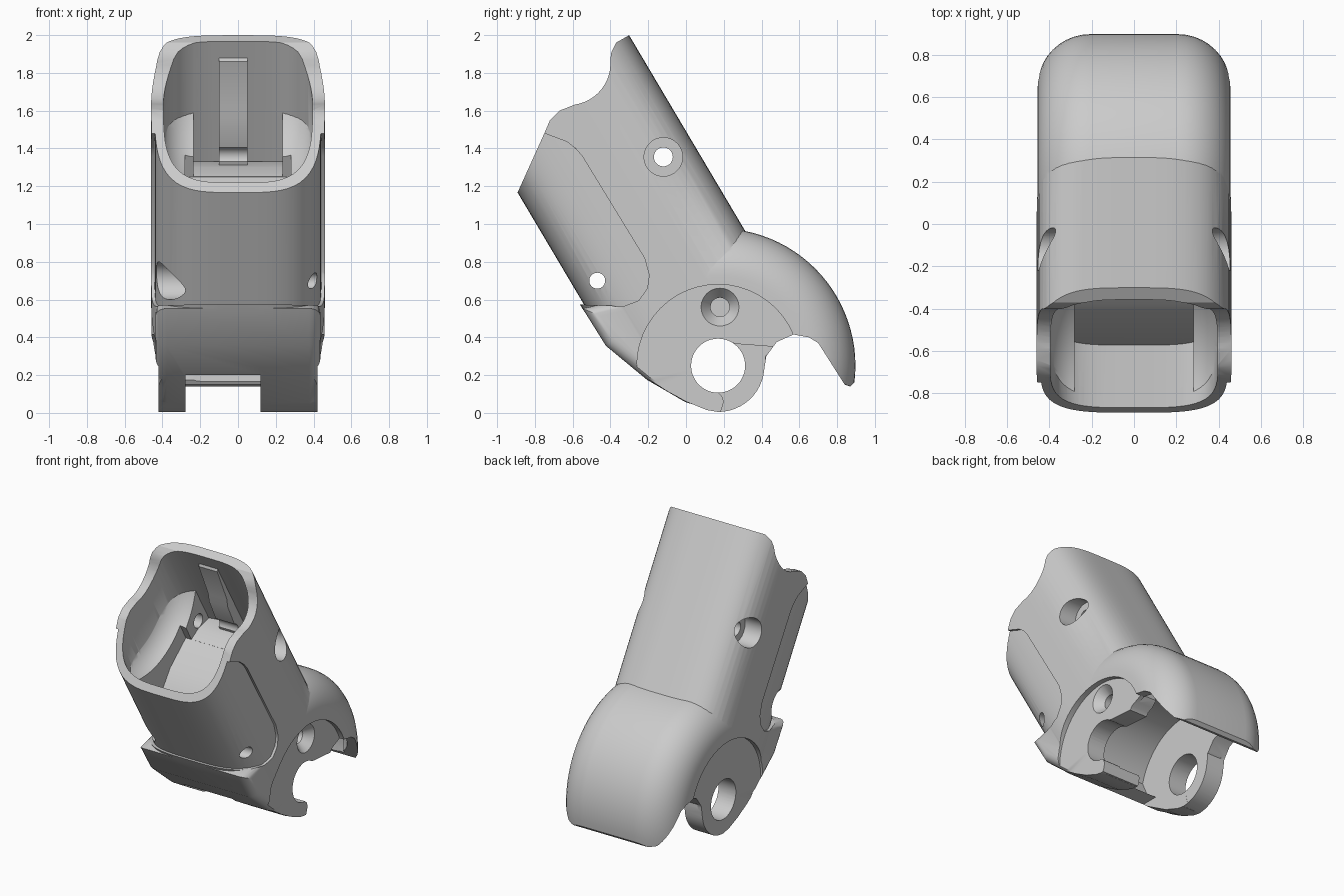
import bpy, bmesh
from math import sin, cos, radians, pi
from mathutils import Vector

if "Cube" in bpy.data.objects:
    bpy.data.objects.remove(bpy.data.objects["Cube"])

PIN = (0.17, 0.25)                       # joint axis in (y, z)
N, D = Vector((0, 0.86, 0.51)), Vector((0, -0.51, 0.86))   # tube depth / length directions


def finish(bm, name):
    bmesh.ops.remove_doubles(bm, verts=bm.verts, dist=1e-5)
    bmesh.ops.recalc_face_normals(bm, faces=bm.faces)
    me = bpy.data.meshes.new(name)
    bm.to_mesh(me)
    bm.free()
    ob = bpy.data.objects.new(name, me)
    bpy.context.collection.objects.link(ob)
    return ob


def arc(c, r, a0, a1, n=12):
    return [(c[0] + r * cos(radians(a0 + (a1 - a0) * i / n)),
             c[1] + r * sin(radians(a0 + (a1 - a0) * i / n))) for i in range(n + 1)]


def extrude(name, ring, vec, bevel=0):
    bm = bmesh.new()
    f = bm.faces.new([bm.verts.new(p) for p in ring])
    g = bmesh.ops.extrude_face_region(bm, geom=[f])['geom']
    bmesh.ops.translate(bm, vec=vec, verts=[v for v in g if isinstance(v, bmesh.types.BMVert)])
    bmesh.ops.recalc_face_normals(bm, faces=bm.faces)
    if bevel:                            # round the edges of both end caps
        rim = [e for e in bm.edges if abs(e.verts[0].co.x - e.verts[1].co.x) < 1e-6]
        bmesh.ops.bevel(bm, geom=rim, offset=bevel, segments=5, profile=0.5, affect='EDGES',
                        clamp_overlap=True)
    return finish(bm, name)


def prism(name, pts, x0, x1, bevel=0):
    return extrude(name, [(x0, y, z) for y, z in pts], (x1 - x0, 0, 0), bevel)


def tube(name, inset, power=3.7, steps=96):
    """Soft-square (superellipse) tube following the leaning axis."""
    base, ring = N * 0.2855 - D * 0.8, []
    for i in range(steps):
        c, s = cos(2 * pi * (i + 0.5) / steps), sin(2 * pi * (i + 0.5) / steps)
        k = (abs(c) ** power + abs(s) ** power) ** (-1 / power)
        ring.append(Vector(((0.46 - inset) * k * c, 0, 0)) + N * (0.4755 - inset) * k * s + base)
    return extrude(name, ring, D * 4)


def lathe(name, c, pts, steps=96):
    """Spin (radius, x) points about an x-parallel axis at c."""
    bm = bmesh.new()
    vs = [bm.verts.new((x, c[0], c[1] + r)) for r, x in pts]
    es = [bm.edges.new(p) for p in zip(vs, vs[1:])]
    bmesh.ops.spin(bm, geom=vs + es, cent=(0, c[0], c[1]), axis=(1, 0, 0),
                   angle=2 * pi, steps=steps)
    return finish(bm, name)


def cyl(c, r, x0, x1):
    return lathe("cutter", c, [(0, x0), (r, x0), (r, x1), (0, x1)], 48)


def disc(name, c, r, hw, rim):
    side = arc((r - rim, hw - rim), rim, 90, 0, 10)
    return lathe(name, c, [(0, -hw)] + [(a, -b) for a, b in side] + side[::-1] + [(0, hw)])


def height(me):
    zs = [v.co.z for v in me.vertices]
    return max(zs) - min(zs) if zs else 0


def op(a, b, mode):
    """Boolean b into a; try another solver if one loses the main part."""
    old = a.data.copy()
    for solver in ('EXACT', 'MANIFOLD', 'FLOAT'):
        m = a.modifiers.new("bool", 'BOOLEAN')
        m.operation, m.object, m.solver = mode, b, solver
        bpy.context.view_layer.objects.active = a
        bpy.ops.object.modifier_apply(modifier=m.name)
        if mode == 'INTERSECT' and height(a.data) > 0 or height(a.data) > 0.75 * height(old):
            break
        a.modifiers.clear()
        a.data = old.copy()
    bpy.data.objects.remove(b)
    return a


# Outer body: leaning tube plus rear knuckle, trimmed to the side silhouette
knuckle = disc("knuckle", PIN, 0.727, 0.457, 0.25)
op(knuckle, prism("rear_half", [(0.18, -0.6), (0.18, 0.2), (-0.1, 0.75), (0.1, 1.2), (1.2, 1.2),
                                (1.2, -0.6)], -0.6, 0.6), 'INTERSECT')
body = op(tube("finger_shell", 0), knuckle, 'UNION')
outline = [(-0.3, 2.0), (0.1, 2.0), (1.2, 1.2), (1.2, 0.3), (0.9, 0.17), (0.87, 0.14), (0.84, 0.15),
           (0.70, 0.37), (0.65, 0.40), (0.57, 0.415), (0.48, 0.375), (0.425, 0.3)]
outline += arc(PIN, 0.245, -5, -90)
outline += [(0.11, 0.015), (0.0, 0.06), (-0.1, 0.115), (-0.2, 0.18), (-0.32, 0.27), (-0.42, 0.36),
            (-0.56, 0.57), (-0.70, 0.78), (-1.0, 0.927), (-0.75, 1.48), (-0.72, 1.55), (-0.67, 1.6)]
outline += arc((-0.62, 1.85), 0.22, -82, 5, 12)
outline += [(-0.395, 1.91), (-0.37, 1.96)]
op(body, prism("outline", outline, -0.6, 0.6), 'INTERSECT')

# Squarer lower front, rounded into the plates
op(body, prism("lower_front", [(0.173, 0.25), (0.173, 0.004), (-0.003, 0.057), (-0.205, 0.174),
                               (-0.424, 0.355), (-0.548, 0.553), (-0.3, 0.61), (0.0, 0.6)],
               -0.437, 0.437, 0.06), 'UNION')

# Shallow recess for the front cover
panel = prism("cover_recess", [(-0.75, 1.48), (-0.63, 1.435), (-0.585, 1.4), (-0.55, 1.36),
              (-0.22, 0.82), (-0.195, 0.73), (-0.205, 0.66), (-0.25, 0.595), (-0.33, 0.565),
              (-0.6, 0.575), (-1.2, 1.17), (-1.1, 1.5)], -0.6, 0.6)
op(panel, tube("cover_core", 0.018), 'DIFFERENCE')
op(body, panel, 'DIFFERENCE')

# Round recesses beside the joint plates
for s in (-1, 1):
    op(body, cyl(PIN, 0.43, s * 0.42, s * 0.6), 'DIFFERENCE')

# Upper socket: dished disc and narrower shaft with a rounded floor, inside the tube wall
shaft_front = prism("shaft_front", [(-0.2, 1.25), (-0.38, 1.1), (-0.5, 0.93), (-0.58, 0.7),
                                    (-1.3, 1.3), (-0.8, 2.3)], -0.28, 0.28)
shaft_back = prism("shaft_back", [(0.3, 1.34), (0.0, 1.33), (-0.12, 1.3), (-0.3, 1.19),
                                  (-0.6, 1.4), (-0.6, 2.4), (0.4, 2.3)], -0.235, 0.235)
for part in (disc("socket", (-0.7, 1.7), 0.56, 0.415, 0.2), shaft_front, shaft_back):
    op(part, tube("socket_limit", 0.065), 'INTERSECT')
    op(body, part, 'DIFFERENCE')

# Lower pocket between the plates, widening inside the hood
pocket = [(0.24, -0.1), (0.2, 0.08), (0.1, 0.1), (-0.05, 0.16), (-0.2, 0.26)]
pocket += arc(PIN, 0.43, 165, 75) + arc(PIN, 0.66, 65, -25)
op(body, prism("pocket", pocket, -0.28, 0.28), 'DIFFERENCE')
hood = disc("hood_hollow", PIN, 0.665, 0.39, 0.2)
op(hood, prism("hood_limit", [(0.42, -0.4), (0.42, 0.3), (0.56, 0.43), (0.5, 0.55), (0.55, 0.66),
                              (0.7, 0.8), (1.1, 0.8), (1.1, -0.4)], -0.6, 0.6), 'INTERSECT')
op(body, hood, 'DIFFERENCE')

# Front notch, pin hole and the open snap slot on one plate
notch = [(-0.5, -0.1), (-0.5, 0.2), (0.1, 0.2), (0.3, 0.1), (0.3, -0.1)]
op(body, prism("notch", notch, -0.279, 0.12), 'DIFFERENCE')
op(body, cyl(PIN, 0.143, -0.6, 0.6), 'DIFFERENCE')
slot = [(0.2, 0.38), (0.27, 0.365), (0.47, 0.35), (0.47, -0.05), (0.165, -0.05), (0.19, 0.025),
        (0.2, 0.06), (0.19, 0.09), (0.165, 0.112)]
op(body, prism("snap_slot", slot, 0.1, 0.6), 'DIFFERENCE')

# Guide rib on the back wall of the socket
op(body, prism("guide_rib", [(-0.3, 1.9), (0.07, 1.3), (-0.06, 1.3), (-0.19, 1.56), (-0.2, 1.62),
                             (-0.31, 1.86)], -0.1, 0.05), 'UNION')

# Screw holes and counterbores
for c, r, x0, x1 in (((-0.12, 1.355), 0.05, -0.6, 0.6), ((-0.12, 1.355), 0.102, 0.32, 0.6),
                     ((-0.12, 1.355), 0.102, -0.6, -0.32), ((-0.47, 0.70), 0.042, -0.6, 0.6),
                     ((-0.47, 0.70), 0.1, -0.6, -0.23)):
    op(body, cyl(c, r, x0, x1), 'DIFFERENCE')
op(body, lathe("countersink", (0.18, 0.56), [(0, 0.3), (0.05, 0.3), (0.05, 0.36), (0.1, 0.42),
                                             (0.1, 0.6), (0, 0.6)], 48), 'DIFFERENCE')

# Smooth shading with crisp edges
bpy.ops.object.select_all(action='DESELECT')
body.select_set(True)
bpy.context.view_layer.objects.active = body
bpy.ops.object.shade_smooth_by_angle(angle=radians(30))
